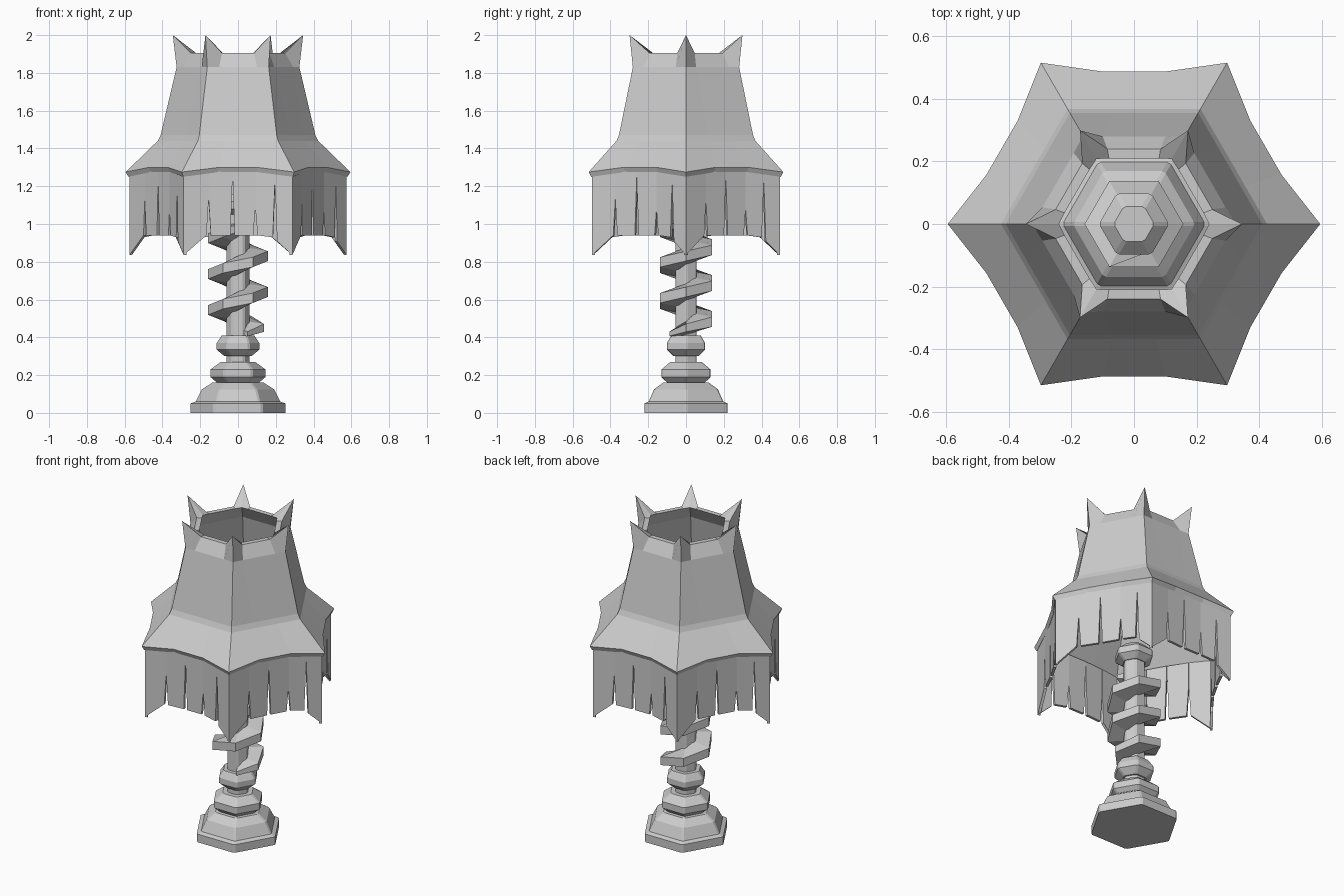
import bpy
from math import sin, cos, pi, radians
from mathutils import Vector

cube = bpy.data.objects.get("Cube")
if cube:
    bpy.data.objects.remove(cube)

grey = bpy.data.materials.new("plain grey")
grey.use_nodes = True
grey.diffuse_color = (0.6, 0.6, 0.6, 1)
grey.node_tree.nodes["Principled BSDF"].inputs["Base Color"].default_value = (0.6, 0.6, 0.6, 1)


def make(name, verts, faces):
    mesh = bpy.data.meshes.new(name)
    mesh.from_pydata(verts, [], faces)
    mesh.materials.append(grey)
    obj = bpy.data.objects.new(name, mesh)
    bpy.context.collection.objects.link(obj)
    return obj


def polar(r, deg, z):
    return Vector((r * cos(radians(deg)), r * sin(radians(deg)), z))


def loft(name, rings, capped=True, looped=False):
    """Skin a stack of equal rings, with end caps or closed on itself."""
    n = len(rings[0])
    verts = [v for ring in rings for v in ring]
    total = len(rings)
    faces = []
    for k in range(total if looped else total - 1):
        a, b = k * n, (k + 1) % total * n
        for i in range(n):
            j = (i + 1) % n
            faces.append((a + i, a + j, b + j, b + i))
    if capped:
        faces.append(tuple(reversed(range(n))))
        faces.append(tuple(range((total - 1) * n, total * n)))
    return make(name, verts, faces)


def hexagon(r, z, chamfer=0.008):
    """Six-sided ring with slightly clipped corners."""
    ring = []
    for i in range(6):
        p = polar(r, i * 60, z)
        for k in (-1, 1):
            q = polar(r, (i + k) * 60, z)
            ring.append(p + (q - p).normalized() * chamfer)
    return ring


def turned(name, profile):
    return loft(name, [hexagon(r, z) for r, z in profile])


# Turned base, collars and column
turned("base", [(0.255, 0), (0.255, 0.05), (0.228, 0.06), (0.195, 0.125), (0.14, 0.16)])
turned("lower_collar", [(0.115, 0.16), (0.15, 0.19), (0.15, 0.23), (0.095, 0.27)])
turned("upper_collar", [(0.075, 0.3), (0.117, 0.335), (0.117, 0.37), (0.09, 0.41)])
turned("column", [(0.065, 0.25), (0.065, 1.1)])
turned("top_collar", [(0.07, 1.05), (0.112, 1.08), (0.112, 1.12), (0.065, 1.16)])

# Spiral band climbing the column
band = []
for k in range(-7, 12):
    z = 0.64 + 0.19 * k / 6
    s = 0.45 if k in (-7, 11) else 0.8 if k == -6 else 1
    reach = 0.055 + 0.103 * s
    band.append([polar(r, k * 60, z + h * s)
                 for r, h in ((0.05, -0.045), (reach, -0.026), (reach, 0.026), (0.05, 0.045))])
loft("spiral_band", band)


def shade_ring(corner_r, corner_z, mid_r, mid_z, half):
    """Corner plus two inner points on each side of the shade."""
    ring = []
    for i in range(6):
        ring.append(polar(corner_r, i * 60, corner_z))
        out = polar(1, i * 60 + 30, 0)
        along = polar(1, i * 60 + 120, 0)
        for k in (-1, 1):
            ring.append(out * mid_r + along * half * k + Vector((0, 0, mid_z)))
    return ring


def plain_ring(r, z):
    return shade_ring(r, z, r * cos(pi / 6), z, r / 6)


# Shade: outer skin up to the pointed crown, then back down the inside
loft("shade", [
    shade_ring(0.58, 1.25, 0.475, 1.275, 0.1),
    shade_ring(0.595, 1.275, 0.487, 1.3, 0.1),
    plain_ring(0.425, 1.44),
    plain_ring(0.41, 1.47),
    shade_ring(0.325, 1.83, 0.28, 1.83, 0.1),
    shade_ring(0.345, 2.0, 0.24, 1.905, 0.085),
    shade_ring(0.24, 1.905, 0.21, 1.905, 0.08),
    plain_ring(0.3, 1.82),
    plain_ring(0.39, 1.46),
], capped=False, looped=True)

# Fringe: six curved sheets cut by narrow slits
SLITS = [(0, 1.27), (0.23, 1.13), (0.45, 1.25), (0.66, 1.08), (0.84, 1.23), (1, 1.27)]


def fringe_point(side, f, z):
    edge = min(1, min(f, 1 - f) * 3)
    out = polar(0.498 - 0.026 * edge, side * 60 + 30, z)
    return out + polar(0.575 * (f - 0.5), side * 60 + 120, 0)


def hem(f):
    return 0.835 + 0.105 * min(1, min(f, 1 - f) / 0.2)


verts, faces = [], []
for side in range(6):
    for (f0, z0), (f1, z1) in zip(SLITS, SLITS[1:]):
        b0 = f0 + (0.02 if f0 > 0 else 0)
        b1 = f1 - (0.02 if f1 < 1 else 0)
        start = len(verts)
        outline = [(f0, 1.28), (f0, z0), (b0, hem(b0)), (b1, hem(b1)), (f1, z1), (f1, 1.28)]
        verts += [fringe_point(side, f, z) for f, z in outline]
        faces.append(tuple(range(start, start + 6)))
fringe = make("fringe", verts, faces)
thick = fringe.modifiers.new("Thickness", "SOLIDIFY")
thick.thickness = 0.016
thick.offset = -1
